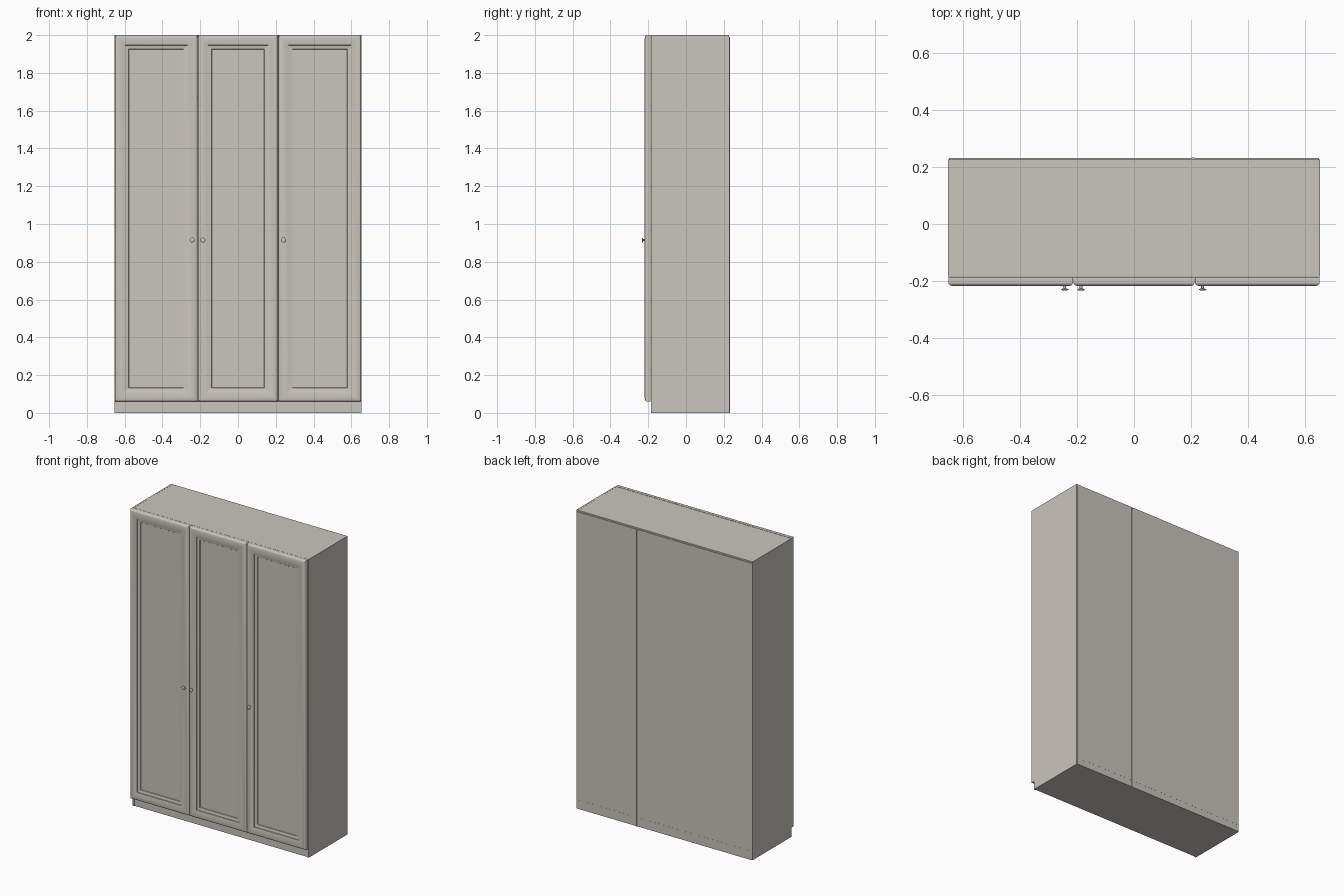
import bpy, bmesh, math

if "Cube" in bpy.data.objects:
    bpy.data.objects.remove(bpy.data.objects["Cube"])

mat = bpy.data.materials.new("warm_grey_paint")
mat.diffuse_color = (0.59, 0.56, 0.51, 1)
mat.use_nodes = True
mat.node_tree.nodes["Principled BSDF"].inputs["Base Color"].default_value = mat.diffuse_color


def finish(bm, name, angle=None):
    bmesh.ops.recalc_face_normals(bm, faces=bm.faces)
    me = bpy.data.meshes.new(name)
    bm.to_mesh(me)
    bm.free()
    me.materials.append(mat)
    ob = bpy.data.objects.new(name, me)
    bpy.context.collection.objects.link(ob)
    if angle:
        bpy.ops.object.select_all(action='DESELECT')
        ob.select_set(True)
        bpy.context.view_layer.objects.active = ob
        bpy.ops.object.shade_smooth_by_angle(angle=math.radians(angle))
    return ob


def box(name, x0, x1, y0, y1, z0, z1):
    bm = bmesh.new()
    bmesh.ops.create_cube(bm, size=1)
    for v in bm.verts:
        v.co = ((x0, x1)[v.co.x > 0], (y0, y1)[v.co.y > 0], (z0, z1)[v.co.z > 0])
    return finish(bm, name)


def door(name, x0, x1, z0, z1):
    # mitred frame: (inset from the outer edge, y) swept around a rectangle
    profile = [(0, -0.187), (0, -0.207), (0.002, -0.212), (0.006, -0.2155),
               (0.012, -0.2175), (0.020, -0.2185), (0.030, -0.2185),
               (0.042, -0.217), (0.053, -0.2145), (0.054, -0.209),
               (0.073, -0.206), (0.075, -0.203)]
    bm = bmesh.new()
    rings = [[bm.verts.new(p) for p in ((x0 + i, y, z0 + i), (x1 - i, y, z0 + i),
                                        (x1 - i, y, z1 - i), (x0 + i, y, z1 - i))]
             for i, y in profile]
    for a, b in zip(rings, rings[1:]):
        for k in range(4):
            bm.faces.new((a[k], a[(k + 1) % 4], b[(k + 1) % 4], b[k]))
    bm.faces.new(rings[0])
    bm.faces.new(rings[-1])
    return finish(bm, name, 12)


def knob(name, x, z):
    # turned profile: (radius, y)
    profile = [(0.007, -0.215), (0.005, -0.220), (0.005, -0.226), (0.012, -0.2285),
               (0.013, -0.231), (0.011, -0.2325), (0.006, -0.2335)]
    n = 20
    bm = bmesh.new()
    rings = [[bm.verts.new((x + r * math.cos(2 * math.pi * k / n), y,
                            z + r * math.sin(2 * math.pi * k / n)))
              for k in range(n)] for r, y in profile]
    for a, b in zip(rings, rings[1:]):
        for k in range(n):
            bm.faces.new((a[k], a[(k + 1) % n], b[(k + 1) % n], b[k]))
    bm.faces.new(rings[0])
    bm.faces.new(rings[-1])
    return finish(bm, name, 40)


W, T = 0.654, 0.012          # half width, board thickness
FRONT, BACK = -0.185, 0.227

# carcass
box("left_side", -W, -W + T, FRONT, BACK, 0, 2.0)
box("right_side", W - T, W, FRONT, BACK, 0, 2.0)
box("top_board", -W + T, W - T, FRONT, BACK, 2.0 - T, 1.9995)
box("bottom_shelf", -W + T, W - T, -0.180, 0.2315, 0.045, 0.060)
box("base_board", -W + T, W - T, -0.178, BACK, 0.0, 0.008)
box("plinth", -W + T, W - T, -0.180, -0.168, 0.0, 0.045)
box("partition", 0.202, 0.214, -0.180, BACK, 0.060, 2.0 - T)
box("upper_shelf", -W + T, 0.202, -0.175, BACK, 1.66, 1.672)
for i in range(4):
    z = 0.42 + 0.4 * i
    box(f"side_shelf_{i + 1}", 0.214, W - T, -0.175, BACK, z, z + T)

# back panels and the strip covering their joint
box("back_panel_wide", -W + 0.004, 0.205, BACK, 0.231, 0.0, 1.99)
box("back_panel_narrow", 0.211, W - 0.004, BACK, 0.231, 0.0, 1.99)
box("back_joint_strip", 0.202, 0.214, BACK, 0.2335, 0.0, 1.99)

# doors
door("left_door", -0.652, -0.2145, 0.060, 2.0)
door("middle_door", -0.2125, 0.2125, 0.060, 2.0)
door("right_door", 0.2145, 0.652, 0.060, 2.0)

# knobs
for side, x in (("left", -0.243), ("middle", -0.186), ("right", 0.241)):
    knob(side + "_knob", x, 0.915)
